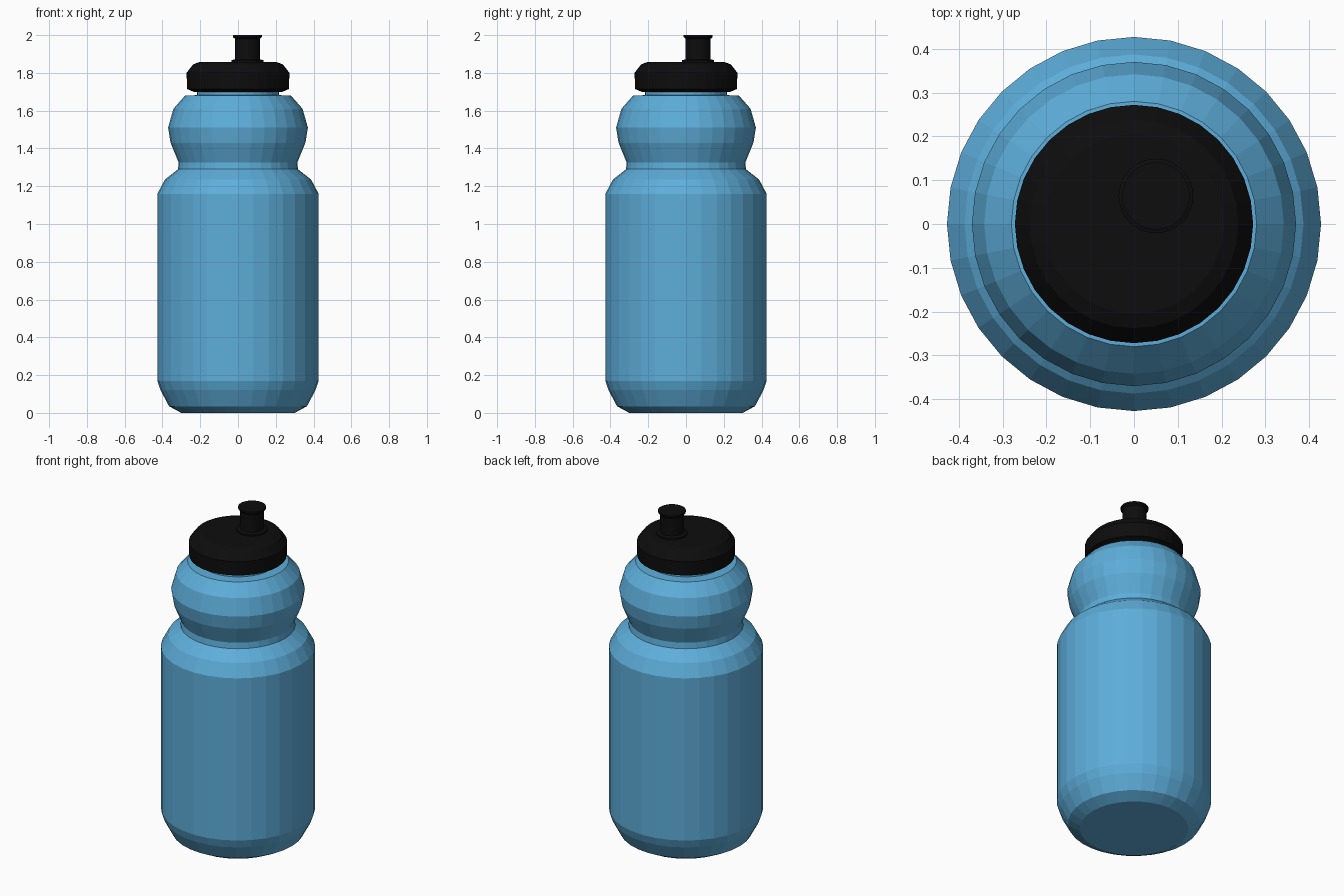
import bpy, bmesh
from math import cos, sin, tau

if "Cube" in bpy.data.objects:
    bpy.data.objects.remove(bpy.data.objects["Cube"])


def material(name, rgb):
    m = bpy.data.materials.new(name)
    m.diffuse_color = (*rgb, 1)
    m.use_nodes = True
    m.node_tree.nodes["Principled BSDF"].inputs["Base Color"].default_value = m.diffuse_color
    return m


def lathe(name, profile, mat, centre=(0, 0), sides=32):
    """Revolve (radius, z) points about a vertical axis, capping both ends."""
    bm = bmesh.new()
    rings = [[bm.verts.new((centre[0] + r * cos(tau * i / sides),
                            centre[1] + r * sin(tau * i / sides), z))
              for i in range(sides)] for r, z in profile]
    for a, b in zip(rings, rings[1:]):
        for i in range(sides):
            j = (i + 1) % sides
            bm.faces.new((a[i], a[j], b[j], b[i]))
    bm.faces.new(rings[0][::-1])
    bm.faces.new(rings[-1])
    me = bpy.data.meshes.new(name)
    bm.to_mesh(me)
    bm.free()
    me.materials.append(mat)
    ob = bpy.data.objects.new(name, me)
    bpy.context.collection.objects.link(ob)
    return ob


blue = material("blue_plastic", (0.11, 0.42, 0.70))
black = material("black_plastic", (0.004, 0.004, 0.004))

# Bottle with grip waist, upper bulge and neck
lathe("bottle_body", [
    (0.30, 0.0), (0.365, 0.035), (0.41, 0.12), (0.427, 0.17),
    (0.427, 1.16), (0.387, 1.235), (0.318, 1.29), (0.314, 1.325),
    (0.357, 1.43), (0.37, 1.51), (0.342, 1.61), (0.28, 1.68),
    (0.218, 1.682), (0.218, 1.72)], blue)

# Screw cap
lathe("cap", [
    (0.235, 1.70), (0.27, 1.715), (0.272, 1.80), (0.238, 1.845),
    (0.205, 1.857)], black)

# Off-centre drinking spout with base collar and top lip
lathe("spout", [
    (0.085, 1.85), (0.085, 1.867), (0.066, 1.872), (0.066, 1.98),
    (0.077, 1.99), (0.077, 2.0)], black, centre=(0.05, 0.064))
